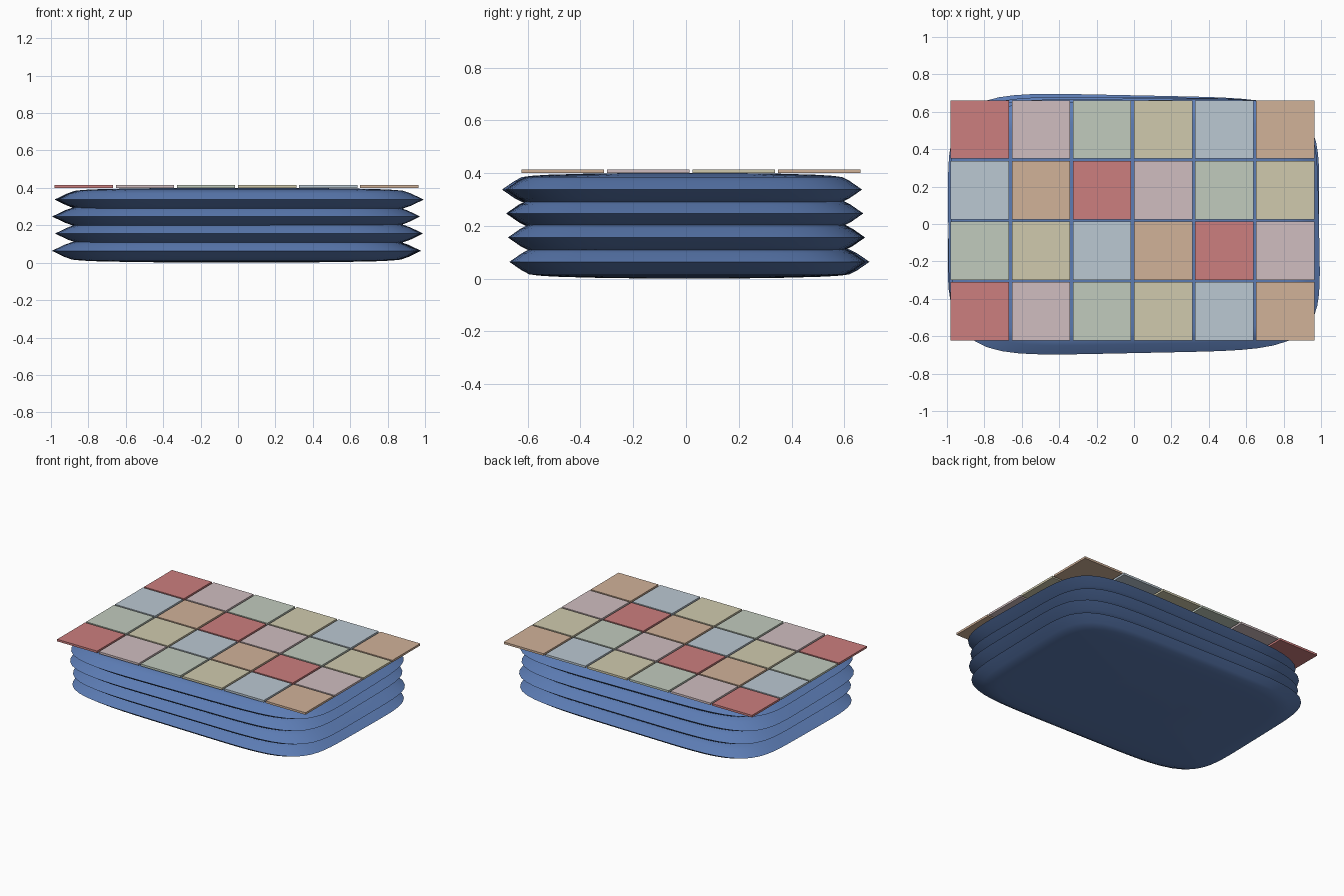
import bpy, math

if "Cube" in bpy.data.objects:
    bpy.data.objects.remove(bpy.data.objects["Cube"])


def material(name, rgb):
    """Flat colour given as 0-255 sRGB, stored as linear."""
    lin = [(c / 255 / 12.92) if c < 10 else ((c / 255 + 0.055) / 1.055) ** 2.4 for c in rgb]
    m = bpy.data.materials.new(name)
    m.diffuse_color = (*lin, 1)
    m.use_nodes = True
    m.node_tree.nodes["Principled BSDF"].inputs["Base Color"].default_value = m.diffuse_color
    return m


def mesh_object(name, verts, faces, mat):
    me = bpy.data.meshes.new(name)
    me.from_pydata(verts, [], faces)
    me.materials.append(mat)
    ob = bpy.data.objects.new(name, me)
    bpy.context.collection.objects.link(ob)
    return ob


blue = material("quilt blue", (92, 124, 180))
patch_mats = [
    material("patch red", (204, 126, 126)),
    material("patch pink", (208, 190, 192)),
    material("patch green", (193, 203, 189)),
    material("patch yellow", (208, 202, 174)),
    material("patch pale blue", (187, 200, 210)),
    material("patch peach", (209, 178, 153)),
]

# Half profile of one folded layer: (scale from centre, height above its seam)
PROFILE = [(0.3, 0.0625), (0.55, 0.06), (0.75, 0.056), (0.84, 0.052), (0.89, 0.047),
           (0.93, 0.033), (1.0, 0.0)]
SIDES, POWER = 96, 5.5


def outline(a, hx, hy):
    """Point on a rounded rectangle."""
    c, s = math.cos(a), math.sin(a)
    r = (abs(c) ** POWER + abs(s) ** POWER) ** (-1 / POWER)
    return hx * r * c, hy * r * s


def folded_layer(name, x, y, z, turn):
    rings = PROFILE + [(k, -h) for k, h in reversed(PROFILE[:-1])]
    verts = []
    for k, h in rings:
        for i in range(SIDES):
            px, py = outline(2 * math.pi * i / SIDES, 0.983, 0.675)
            verts.append((px * k, py * k, h))
    n = len(rings)
    faces = [(r * SIDES + i, (r + 1) * SIDES + i,
              (r + 1) * SIDES + (i + 1) % SIDES, r * SIDES + (i + 1) % SIDES)
             for r in range(n - 1) for i in range(SIDES)]
    faces.append(tuple(range(SIDES)))
    faces.append(tuple((n - 1) * SIDES + i for i in reversed(range(SIDES))))
    ob = mesh_object(name, verts, faces, blue)
    ob.location = (x, y, z)
    ob.rotation_euler.z = math.radians(turn)
    bpy.ops.object.select_all(action='DESELECT')
    ob.select_set(True)
    bpy.context.view_layer.objects.active = ob
    bpy.ops.object.shade_smooth_by_angle(angle=math.radians(35))


# Four stacked folds, each shifted and turned a little
folded_layer("quilt_fold_1", -0.008, 0.013, 0.0635, -1.2)
folded_layer("quilt_fold_2", 0.006, 0.002, 0.156, -0.4)
folded_layer("quilt_fold_3", -0.010, -0.005, 0.247, 0.4)
folded_layer("quilt_fold_4", 0.006, -0.015, 0.3375, 1.2)

# Patchwork top: 6 x 4 thin square patches, colours stepping by two each row
PITCH_X, PITCH_Y, HALF = 0.3265, 0.324, 0.156
for row in range(4):
    for col in range(6):
        cx = -0.824 + col * PITCH_X
        cy = -0.467 + row * PITCH_Y
        verts = [(cx + sx * HALF, cy + sy * HALF, z)
                 for z in (0.400, 0.4145)
                 for sx, sy in ((-1, -1), (1, -1), (1, 1), (-1, 1))]
        faces = [(3, 2, 1, 0), (4, 5, 6, 7)]
        faces += [(i, (i + 1) % 4, 4 + (i + 1) % 4, 4 + i) for i in range(4)]
        mesh_object(f"patch_{row + 1}_{col + 1}", verts, faces,
                    patch_mats[(col + 2 * row) % 6])
